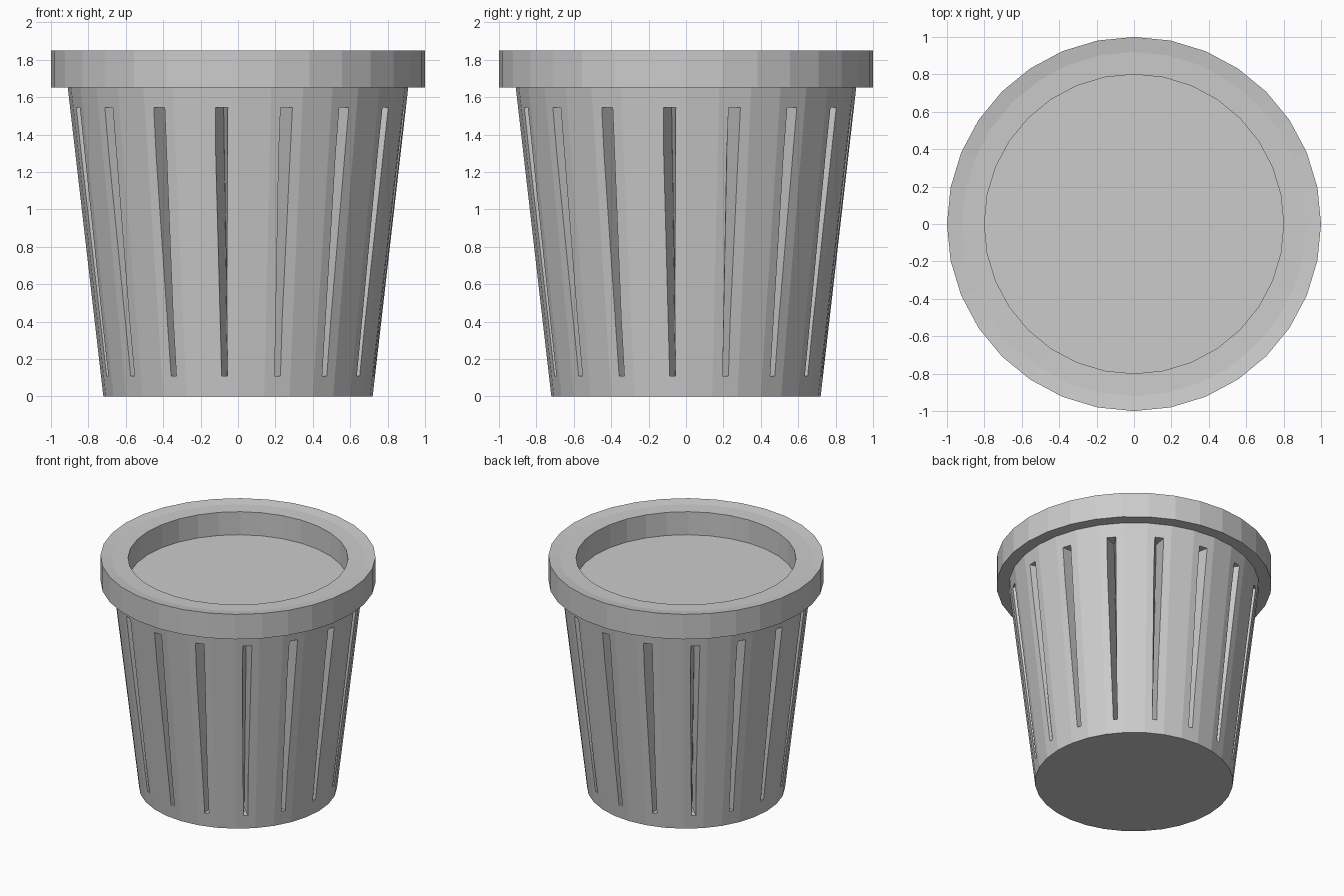
import bpy, bmesh
from math import sin, cos, pi, radians

if "Cube" in bpy.data.objects:
    bpy.data.objects.remove(bpy.data.objects["Cube"])

SIDES = 32
SLOTS = 16


def make_object(name, bm):
    bmesh.ops.recalc_face_normals(bm, faces=bm.faces)
    mesh = bpy.data.meshes.new(name)
    bm.to_mesh(mesh)
    bm.free()
    obj = bpy.data.objects.new(name, mesh)
    bpy.context.collection.objects.link(obj)
    return obj


def lathe(name, profile):
    """Revolve a closed (radius, z) outline that starts and ends on the axis."""
    bm = bmesh.new()
    rings = [[bm.verts.new((r * cos(2 * pi * i / SIDES), r * sin(2 * pi * i / SIDES), z))
              for i in range(SIDES)] for r, z in profile]
    for low, high in zip(rings, rings[1:]):
        for i in range(SIDES):
            j = (i + 1) % SIDES
            bm.faces.new((low[i], low[j], high[j], high[i]))
    bm.faces.new(rings[0])
    bm.faces.new(rings[-1])
    return make_object(name, bm)


# Tapered pot with a thick rim and a flat surface inside
BASE_R, TOP_R, RIM_Z = 0.72, 0.91, 1.65
pot = lathe("pot", [(BASE_R, 0), (TOP_R, RIM_Z), (1.0, RIM_Z), (1.0, 1.85),
                    (0.92, 1.838), (0.80, 1.835), (0.80, 1.65)])

# V-shaped groove cutters, one on every second facet
bm = bmesh.new()
overshoot = 0.03
for k in range(SLOTS):
    a = radians(-95.625 + k * 360 / SLOTS)
    ends = []
    for z, half, depth in ((0.11, 0.016, 0.14), (1.545, 0.033, 0.11)):
        wall = (BASE_R + (TOP_R - BASE_R) * z / RIM_Z) * cos(pi / SIDES)
        wide = half * (1 + overshoot / depth)
        ends.append([bm.verts.new((r * cos(a) - t * sin(a), r * sin(a) + t * cos(a), z))
                     for r, t in ((wall + overshoot, -wide), (wall + overshoot, wide),
                                  (wall - depth, 0))])
    low, high = ends
    bm.faces.new(low)
    bm.faces.new(high)
    for i in range(3):
        j = (i + 1) % 3
        bm.faces.new((low[i], low[j], high[j], high[i]))
cutter = make_object("groove_cutter", bm)
cutter.hide_render = True
cutter.hide_set(True)

cut = pot.modifiers.new("grooves", 'BOOLEAN')
cut.operation = 'DIFFERENCE'
cut.solver = 'EXACT'
cut.object = cutter
